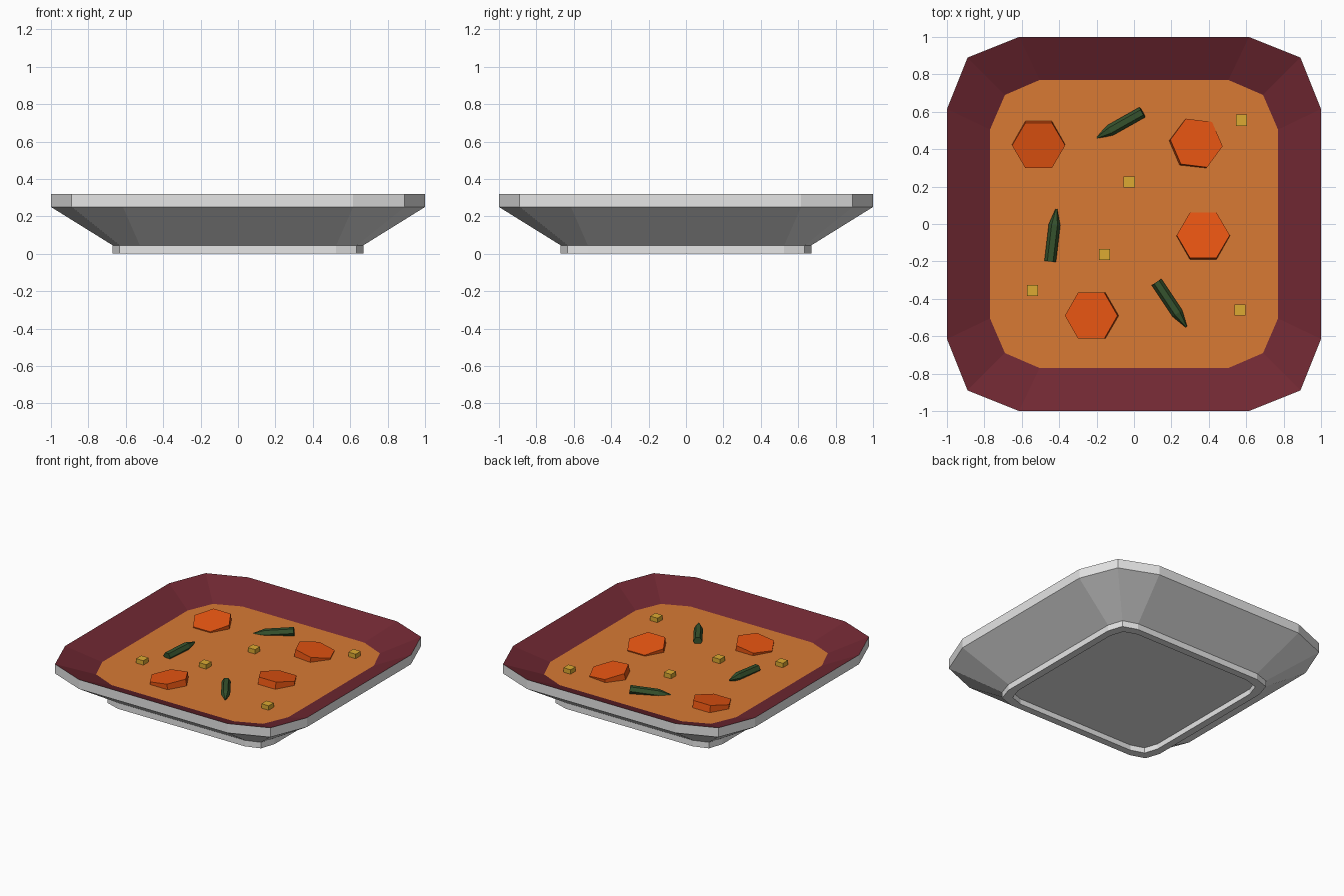
import bpy, bmesh, math
from mathutils import Matrix, Vector, Euler

if "Cube" in bpy.data.objects:
    bpy.data.objects.remove(bpy.data.objects["Cube"])


def mat(name, rgb):
    m = bpy.data.materials.new(name)
    m.diffuse_color = (*rgb, 1)
    m.use_nodes = True
    m.node_tree.nodes["Principled BSDF"].inputs["Base Color"].default_value = m.diffuse_color
    return m


GREY = mat("pale_grey", (0.79, 0.79, 0.79))
RED = mat("dark_red", (0.162, 0.021, 0.032))
SOUP = mat("soup_orange", (0.686, 0.195, 0.034))
CARROT = mat("carrot_orange", (0.84, 0.095, 0.006))
GREEN = mat("bean_green", (0.036, 0.084, 0.026))
YELLOW = mat("corn_yellow", (0.72, 0.40, 0.032))


def finish(name, bm, mats):
    bmesh.ops.recalc_face_normals(bm, faces=bm.faces[:])
    me = bpy.data.meshes.new(name)
    bm.to_mesh(me)
    bm.free()
    for m in mats:
        me.materials.append(m)
    ob = bpy.data.objects.new(name, me)
    bpy.context.collection.objects.link(ob)
    return ob


def ring(bm, h, k, f, z):
    # square outline with three-point corners, counter-clockwise
    pts = []
    for q in range(4):
        c, s = round(math.cos(q * math.pi / 2)), round(math.sin(q * math.pi / 2))
        for x, y in ((h, f), (k, k), (f, h)):
            pts.append(bm.verts.new((c * x - s * y, s * x + c * y, z)))
    return pts


# Bowl: one continuous profile from the underside recess to the soup surface
# half size, corner point, half flat length, height
profile = [(0.616, 0.583, 0.485, 0.04), (0.616, 0.583, 0.485, 0.0),
           (0.67, 0.634, 0.525, 0.0), (0.67, 0.634, 0.525, 0.045),
           (1.0, 0.89, 0.615, 0.25), (1.0, 0.89, 0.615, 0.32),
           (0.77, 0.69, 0.505, 0.22)]
bm = bmesh.new()
rings = [ring(bm, *p) for p in profile]
bm.faces.new(rings[0])
for i, (a, b) in enumerate(zip(rings, rings[1:])):
    for j in range(12):
        face = bm.faces.new((a[j], a[(j + 1) % 12], b[(j + 1) % 12], b[j]))
        face.material_index = 1 if i == len(rings) - 2 else 0
bm.faces.new(rings[-1]).material_index = 2
finish("soup_bowl", bm, [GREY, RED, SOUP])

# Carrot slices: x, y, tilt about x, tilt about y, turn (degrees)
for i, (x, y, tx, ty, turn) in enumerate([(-0.51, 0.425, 10, 0, 30),
                                          (0.33, 0.43, -6, 8, 23),
                                          (0.37, -0.065, -10, 0, 30),
                                          (-0.225, -0.49, 0, -8, 30)]):
    bm = bmesh.new()
    rot = Euler([math.radians(v) for v in (tx, ty, 0)]).to_matrix().to_4x4()
    m = Matrix.Translation((x, y, 0.22)) @ rot @ Matrix.Rotation(math.radians(turn), 4, 'Z')
    bmesh.ops.create_cone(bm, cap_ends=True, segments=6, radius1=0.142,
                          radius2=0.142, depth=0.06, matrix=m)
    finish(f"carrot_slice_{i + 1}", bm, [CARROT])

# Beans: six-sided rods with a pointed end, from thick end to tip
for i, (p, q) in enumerate([((0.045, 0.598, 0.245), (-0.20, 0.46, 0.215)),
                            ((-0.448, -0.20, 0.23), (-0.415, 0.08, 0.24)),
                            ((0.12, -0.31, 0.238), (0.28, -0.55, 0.238))]):
    bm = bmesh.new()
    p, q = Vector(p), Vector(q)
    rot = (q - p).to_track_quat('Z', 'Y').to_matrix().to_4x4()
    length = (q - p).length
    m = Matrix.Translation(p) @ rot
    loops = []
    for t, r in ((0, 0.031), (0.7, 0.031), (1, 0.005)):
        loops.append([bm.verts.new(m @ Vector((r * math.cos(k * math.pi / 3),
                                               r * math.sin(k * math.pi / 3), t * length)))
                      for k in range(6)])
    for a, b in zip(loops, loops[1:]):
        for k in range(6):
            bm.faces.new((a[k], a[(k + 1) % 6], b[(k + 1) % 6], b[k]))
    bm.faces.new(loops[0])
    bm.faces.new(loops[-1])
    finish(f"bean_{i + 1}", bm, [GREEN])

# Corn cubes
for i, (x, y) in enumerate([(0.575, 0.555), (-0.025, 0.225), (-0.158, -0.163),
                            (-0.543, -0.355), (0.567, -0.46)]):
    bm = bmesh.new()
    bmesh.ops.create_cube(bm, size=0.06, matrix=Matrix.Translation((x, y, 0.223)))
    finish(f"corn_cube_{i + 1}", bm, [YELLOW])
